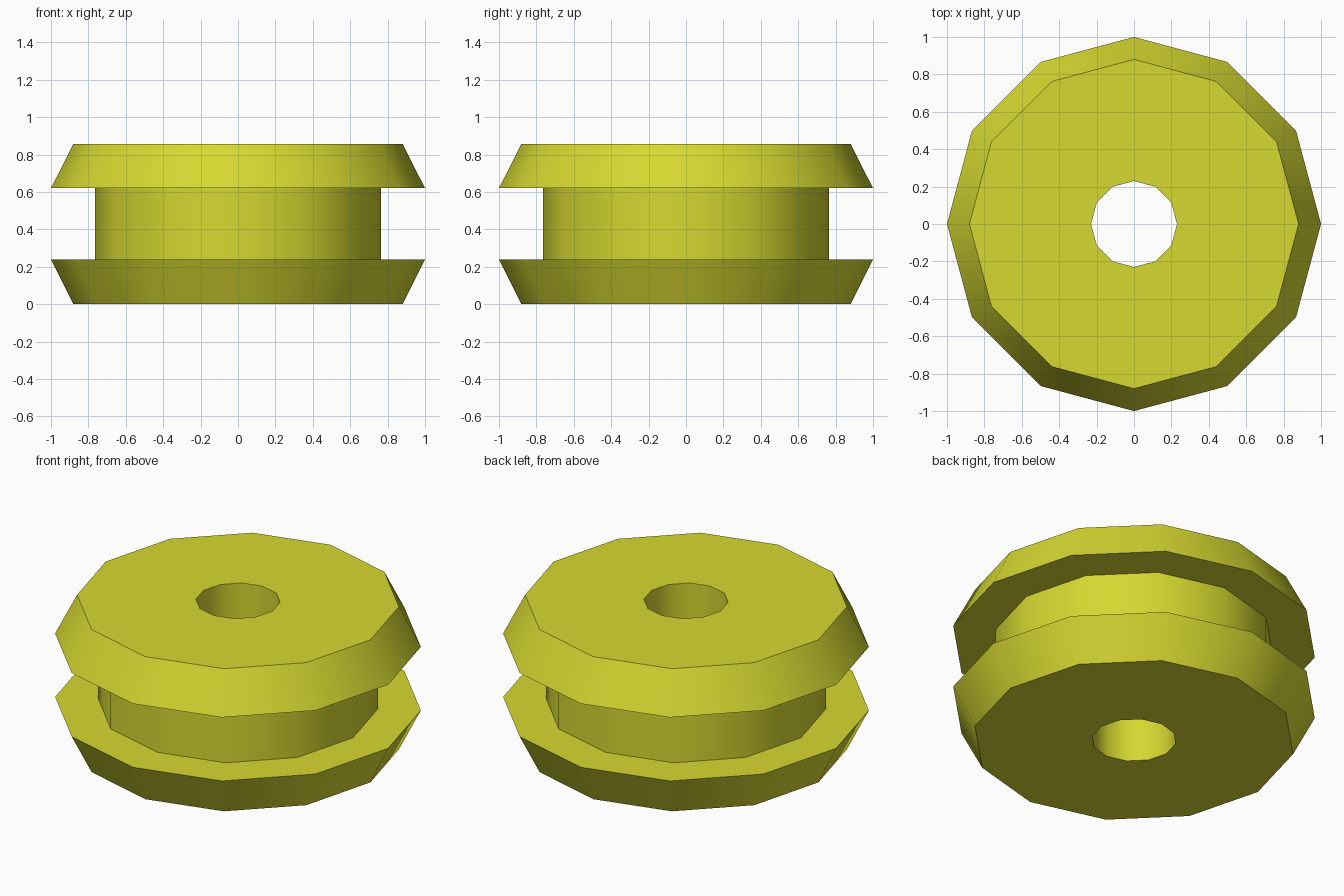
import bpy
import bmesh
from math import cos, sin, pi, radians

cube = bpy.data.objects.get("Cube")
if cube:
    bpy.data.objects.remove(cube, do_unlink=True)

SIDES = 12

# Single flat colour
yellow = bpy.data.materials.new("olive_yellow")
yellow.use_nodes = True
colour = (0.67, 0.69, 0.03, 1)
yellow.diffuse_color = colour
yellow.node_tree.nodes["Principled BSDF"].inputs["Base Color"].default_value = colour

# Closed radius / height section: bore, lower flange, hub, upper flange
BORE, HUB, FACE, RIM = 0.23, 0.765, 0.88, 1.0
LOW, HIGH, TOP = 0.238, 0.62, 0.857
section = [(BORE, 0), (FACE, 0), (RIM, LOW), (HUB, LOW),
           (HUB, HIGH), (RIM, HIGH), (FACE, TOP), (BORE, TOP)]

# Revolve the section around the vertical axis
bm = bmesh.new()
rings = []
for i in range(SIDES):
    a = 2 * pi * i / SIDES
    rings.append([bm.verts.new((r * cos(a), r * sin(a), z)) for r, z in section])
for i, ring in enumerate(rings):
    following = rings[(i + 1) % SIDES]
    for j in range(len(section)):
        k = (j + 1) % len(section)
        bm.faces.new((ring[j], following[j], following[k], ring[k]))
bmesh.ops.recalc_face_normals(bm, faces=bm.faces)

mesh = bpy.data.meshes.new("grooved_wheel")
bm.to_mesh(mesh)
bm.free()
mesh.materials.append(yellow)
wheel = bpy.data.objects.new("grooved_wheel", mesh)
bpy.context.collection.objects.link(wheel)

# Smooth around the sides, sharp at the flange edges
bpy.ops.object.select_all(action="DESELECT")
wheel.select_set(True)
bpy.context.view_layer.objects.active = wheel
bpy.ops.object.shade_smooth_by_angle(angle=radians(40))
